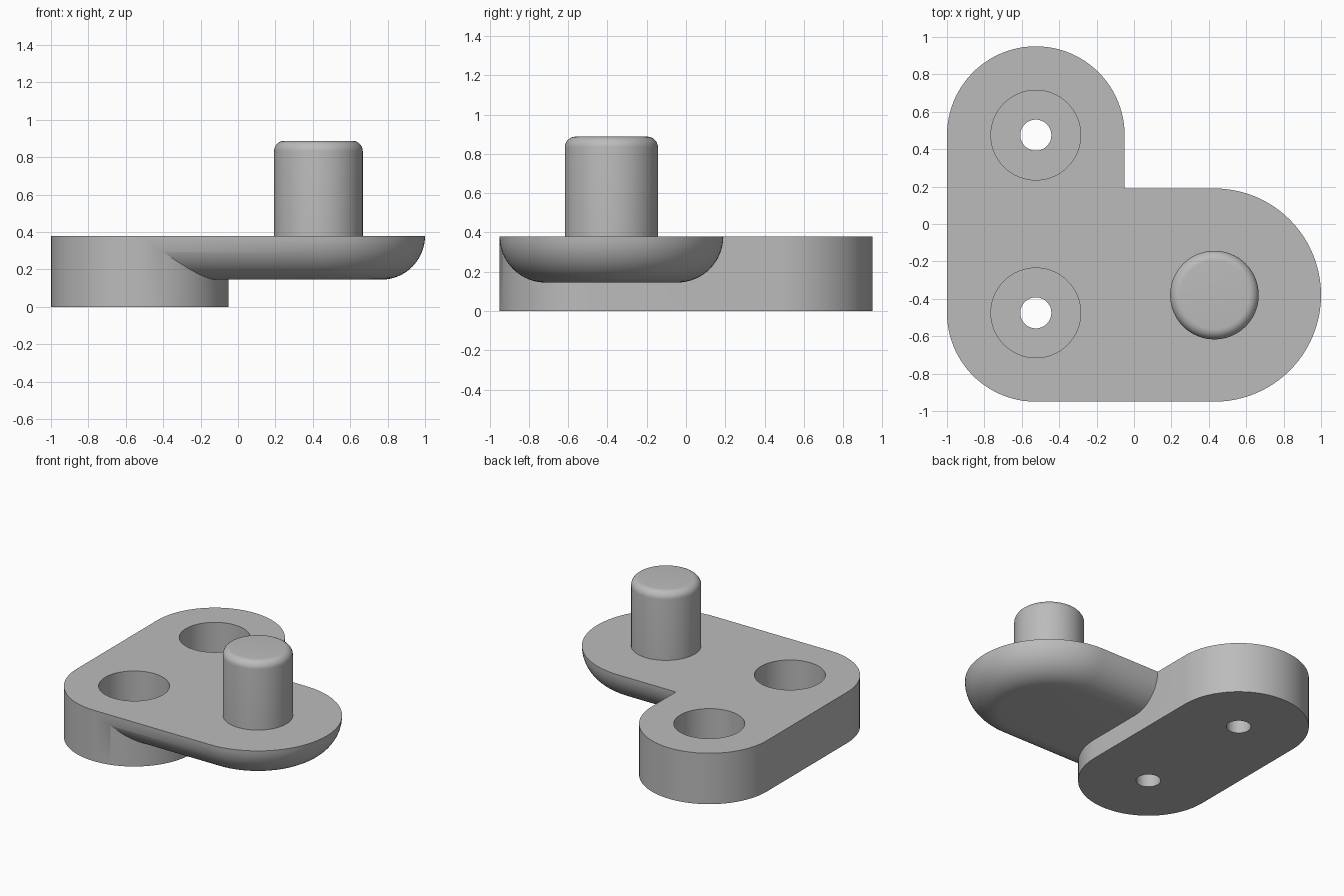
import bpy, bmesh, math

if "Cube" in bpy.data.objects:
    bpy.data.objects.remove(bpy.data.objects["Cube"])

TOP, R, HX, HY = 0.38, 0.475, -0.525, 0.475   # plate top, end radius, hole centres
ARM_X, ARM_Y, ARM_R, ARM_T = 0.43, -0.38, 0.57, 0.235
PIN_R, PIN_TOP, PIN_ROUND = 0.237, 0.888, 0.055

grey = bpy.data.materials.new("plain grey")
grey.diffuse_color = (0.5, 0.5, 0.5, 1)
grey.use_nodes = True
grey.node_tree.nodes["Principled BSDF"].inputs["Base Color"].default_value = grey.diffuse_color


def arc(cx, cy, r, a0, a1, n):
    return [(cx + r * math.cos(math.radians(a0 + (a1 - a0) * i / n)),
             cy + r * math.sin(math.radians(a0 + (a1 - a0) * i / n))) for i in range(n + 1)]


def loft(name, rings):
    """Closed solid through a list of (outline, z), lowest first."""
    bm = bmesh.new()
    loops = [[bm.verts.new((x, y, z)) for x, y in pts] for pts, z in rings]
    n = len(loops[0])
    bm.faces.new(loops[0][::-1])
    bm.faces.new(loops[-1])
    for a, b in zip(loops, loops[1:]):
        for i in range(n):
            j = (i + 1) % n
            bm.faces.new((a[i], a[j], b[j], b[i]))
    bmesh.ops.recalc_face_normals(bm, faces=bm.faces)
    me = bpy.data.meshes.new(name)
    bm.to_mesh(me)
    bm.free()
    me.materials.append(grey)
    ob = bpy.data.objects.new(name, me)
    bpy.context.collection.objects.link(ob)
    return ob


def circle(x, y, r, n=64):
    return arc(x, y, r, 0, 360, n)[:-1]


def combine(target, tool, operation):
    bpy.context.view_layer.objects.active = target
    mod = target.modifiers.new("cut", 'BOOLEAN')
    mod.operation, mod.object, mod.solver = operation, tool, 'EXACT'
    bpy.ops.object.modifier_apply(modifier=mod.name)
    bpy.data.objects.remove(tool)


def smooth(ob):
    bpy.ops.object.select_all(action='DESELECT')
    ob.select_set(True)
    bpy.context.view_layer.objects.active = ob
    bpy.ops.object.shade_smooth_by_angle(angle=math.radians(25))


# Mounting plate: thick slab with two round ends
slot = arc(HX, HY, R, 0, 180, 48) + arc(HX, -HY, R, 180, 360, 48)
plate = loft("mounting_plate", [(slot, 0), (slot, TOP)])

# Arm: thinner slab, round outer end, fully rounded lower edge
rings = []
for i in range(17):
    a = math.radians(90 * i / 16)
    r = ARM_R - ARM_T * (1 - math.sin(a))
    outline = [(HX, ARM_Y - r)] + arc(ARM_X, ARM_Y, r, -90, 90, 48) + [(HX, ARM_Y + r)]
    rings.append((outline, TOP - ARM_T * math.cos(a)))
combine(plate, loft("arm", rings), 'UNION')

# Counterbored screw holes
for y in (HY, -HY):
    bore = circle(HX, y, 0.24)
    hole = circle(HX, y, 0.083, 48)
    combine(plate, loft("counterbore", [(bore, 0.143), (bore, 0.6)]), 'DIFFERENCE')
    combine(plate, loft("screw_hole", [(hole, -0.1), (hole, 0.6)]), 'DIFFERENCE')
smooth(plate)

# Upright pin with rounded top edge
rings = [(circle(ARM_X, ARM_Y, PIN_R), TOP - 0.01)]
for i in range(9):
    a = math.radians(90 * i / 8)
    rings.append((circle(ARM_X, ARM_Y, PIN_R - PIN_ROUND * (1 - math.cos(a))),
                  PIN_TOP - PIN_ROUND * (1 - math.sin(a))))
smooth(loft("pin", rings))
